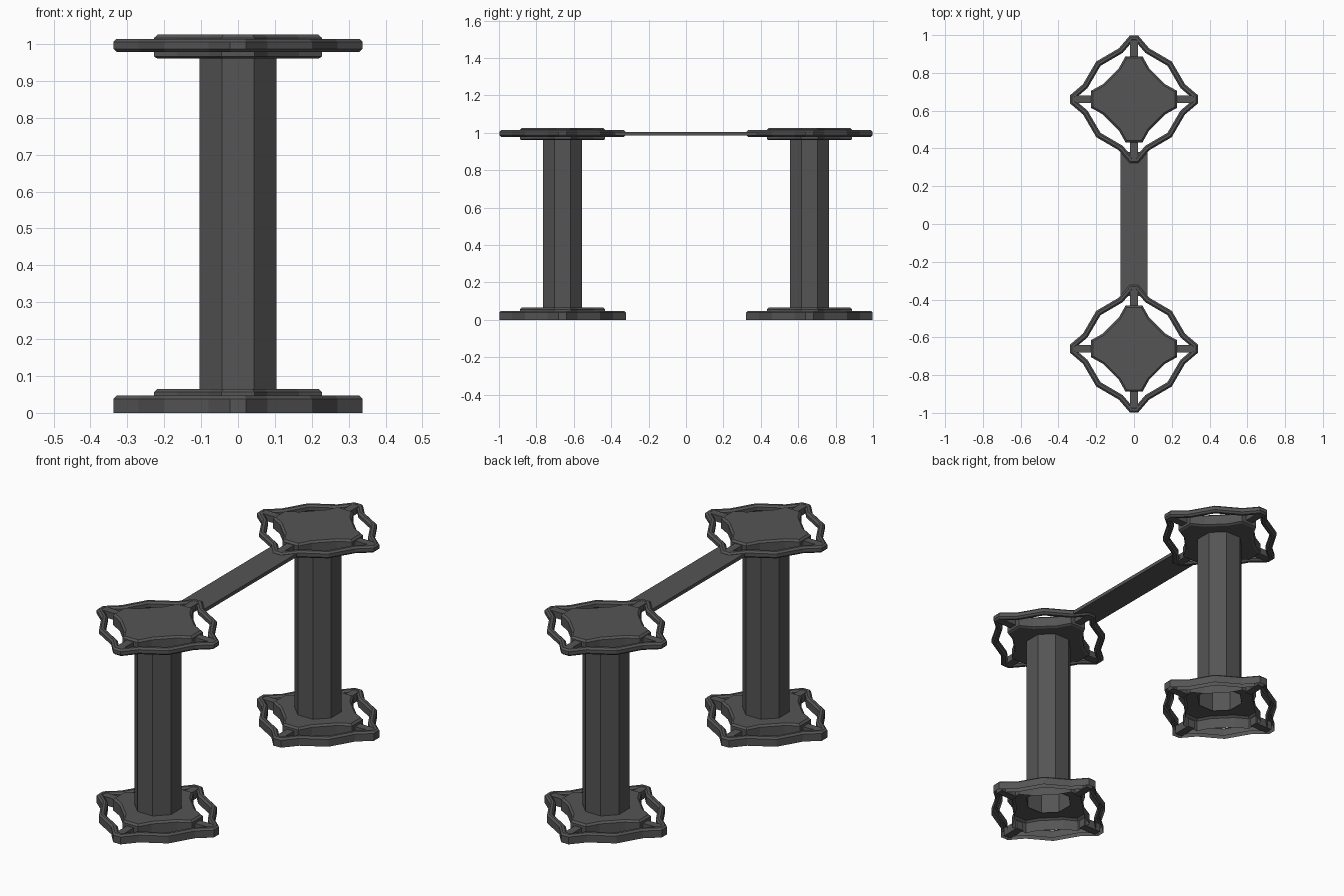
import bpy, bmesh
from mathutils import Vector, Matrix
from math import cos, sin, pi

cube = bpy.data.objects.get("Cube")
if cube:
    bpy.data.objects.remove(cube, do_unlink=True)

# Single dark metal colour
grey = bpy.data.materials.new("dark_grey")
grey.use_nodes = True
colour = (0.09, 0.09, 0.09, 1)
grey.diffuse_color = colour
grey.node_tree.nodes["Principled BSDF"].inputs["Base Color"].default_value = colour


def four_fold(quarter):
    """Repeat a quarter outline around the centre."""
    return [Matrix.Rotation(k * pi / 2, 2) @ Vector(p) for k in range(4) for p in quarter]


def inset(outline, d):
    """Move every edge of a counter-clockwise outline inward by d."""
    result = []
    for i, p in enumerate(outline):
        a = (p - outline[i - 1]).normalized()
        b = (outline[(i + 1) % len(outline)] - p).normalized()
        na, nb = Vector((-a.y, a.x)), Vector((-b.y, b.x))
        result.append(p + (na + nb) * d / (1 + na.dot(nb)))
    return result


def finish(name, bm, y):
    bmesh.ops.recalc_face_normals(bm, faces=bm.faces)
    mesh = bpy.data.meshes.new(name)
    bm.to_mesh(mesh)
    bm.free()
    mesh.materials.append(grey)
    obj = bpy.data.objects.new(name, mesh)
    obj.location.y = y
    bpy.context.collection.objects.link(obj)
    return obj


def loft(name, outlines, y, closed=False, cap_first=False, cap_last=False):
    """Skin a list of (outline, z) sections."""
    bm = bmesh.new()
    loops = [[bm.verts.new((p.x, p.y, z)) for p in o] for o, z in outlines]
    pairs = list(zip(loops, loops[1:]))
    if closed:
        pairs.append((loops[-1], loops[0]))
    for lo, hi in pairs:
        for i in range(len(lo)):
            j = (i + 1) % len(lo)
            bm.faces.new((lo[i], lo[j], hi[j], hi[i]))
    if cap_first:
        bm.faces.new(loops[0])
    if cap_last:
        bm.faces.new(loops[-1])
    return finish(name, bm, y)


def box(name, x, y, z, size, centre_y=0):
    bm = bmesh.new()
    bmesh.ops.create_cube(bm, size=1, matrix=Matrix.Translation((x, y, z)) @ Matrix.Diagonal((*size, 1)))
    return finish(name, bm, centre_y)


RING = four_fold([(.338, .022), (.27, .08), (.2, .2), (.08, .27), (.022, .338)][:5])
STAR = four_fold([(.228, .045), (.165, .08), (.08, .165), (.045, .228)])
r = .105 / cos(pi / 8)
OCTAGON = [Vector((r * cos((k + .5) * pi / 4), r * sin((k + .5) * pi / 4))) for k in range(8)]

for side, y in (("front", -.66), ("back", .66)):
    # Column, open underneath
    loft(side + "_column", [(OCTAGON, .06), (OCTAGON, .965)], y)

    # Top plate
    loft(side + "_top_plate", [(inset(STAR, .01), .96), (STAR, .966), (STAR, 1.016),
                               (inset(STAR, .01), 1.025)], y, cap_first=True, cap_last=True)

    # Foot plate, a hollow shell that joins the column
    loft(side + "_foot_plate", [(STAR, 0), (STAR, .056), (inset(STAR, .01), .065)], y)
    bm = bmesh.new()
    outer = [bm.verts.new((p.x, p.y, .065)) for p in inset(STAR, .01)]
    inner = [bm.verts.new((p.x, p.y, .065)) for p in OCTAGON]
    edges = [bm.edges.new((l[i - 1], l[i])) for l in (outer, inner) for i in range(len(l))]
    bmesh.ops.triangle_fill(bm, use_beauty=True, edges=edges)
    finish(side + "_foot_plate_top", bm, y)

    # Top ring with chamfered section
    section = [(0, .987), (0, 1.005), (.009, 1.014), (.022, 1.014),
               (.031, 1.005), (.031, .987), (.022, .978), (.009, .978)]
    loft(side + "_top_ring", [(inset(RING, d), z) for d, z in section], y, closed=True)

    # Foot ring, straight down to the floor
    section = [(0, 0), (0, .038), (.009, .047), (.022, .047), (.031, .038), (.031, 0)]
    loft(side + "_foot_ring", [(inset(RING, d), z) for d, z in section], y)

    # Spokes from plates to rings
    for level, z, h in (("top", .996, .034), ("foot", .022, .044)):
        for s in (-1, 1):
            box(f"{side}_{level}_spoke_x", s * .268, 0, z, (.1, .04, h), y)
            box(f"{side}_{level}_spoke_y", 0, s * .268, z, (.04, .1, h), y)

# Flat bar between the two top rings
box("crossbar", 0, 0, .995, (.144, .76, .018))
